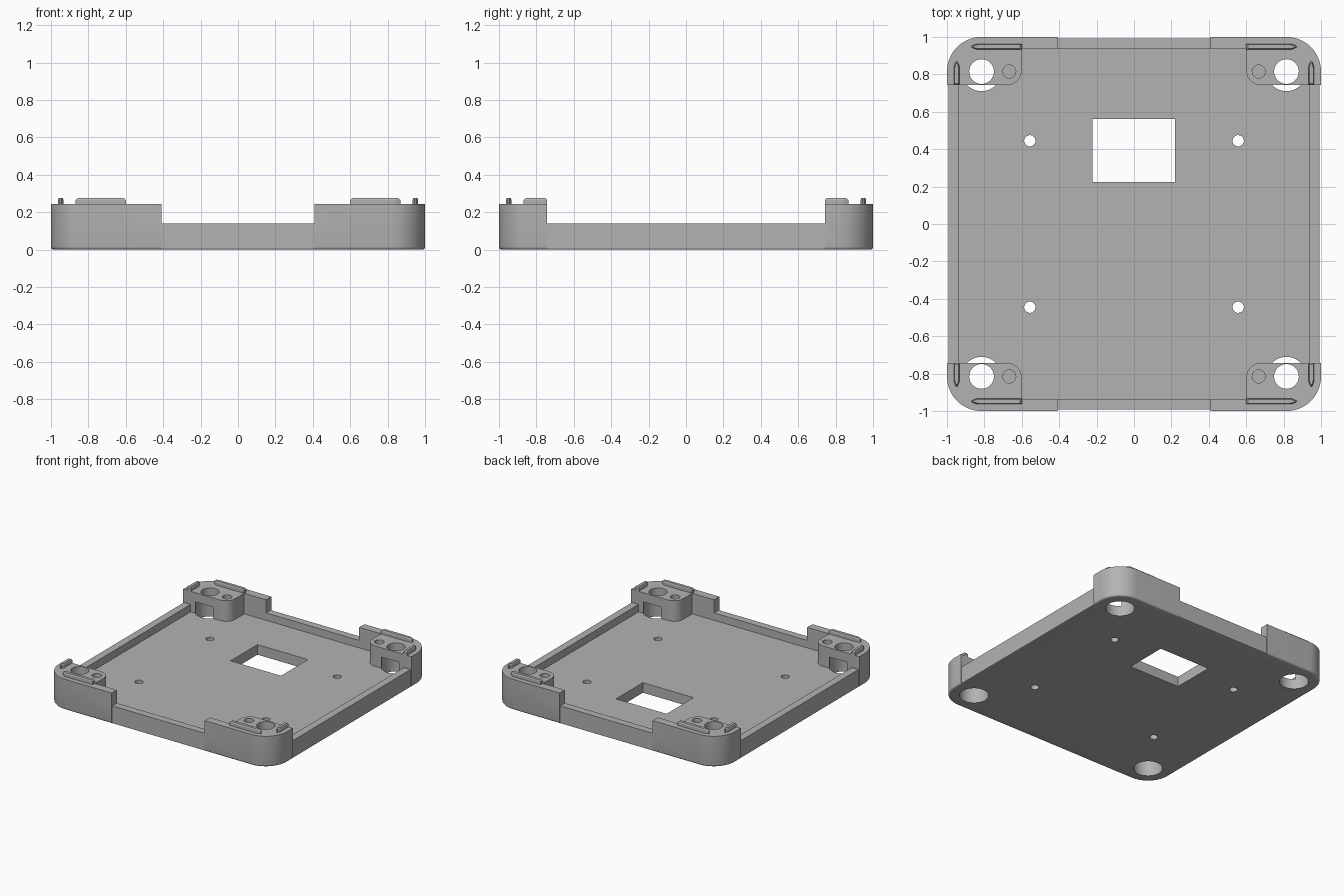
import bpy, bmesh, math

if "Cube" in bpy.data.objects:
    bpy.data.objects.remove(bpy.data.objects["Cube"], do_unlink=True)

TOP, WALL, FLOOR = 0.243, 0.139, 0.08
INNER, BLOCK_X, BLOCK_Y, HOLE = 0.935, 0.6, 0.742, 0.815
SIGNS = [(sx, sy) for sx in (-1, 1) for sy in (-1, 1)]

grey = bpy.data.materials.new("plain grey")
grey.use_nodes = True
grey.diffuse_color = (0.45, 0.45, 0.45, 1)
grey.node_tree.nodes["Principled BSDF"].inputs["Base Color"].default_value = (0.45, 0.45, 0.45, 1)


def loft(name, rings):
    """Closed solid from stacked rings of (points, height)."""
    bm = bmesh.new()
    loops = [[bm.verts.new((x, y, z)) for x, y in pts] for pts, z in rings]
    n = len(loops[0])
    for a, b in zip(loops, loops[1:]):
        for i in range(n):
            j = (i + 1) % n
            bm.faces.new((a[i], a[j], b[j], b[i]))
    bm.faces.new(loops[0])
    bm.faces.new(loops[-1])
    bmesh.ops.recalc_face_normals(bm, faces=bm.faces)
    mesh = bpy.data.meshes.new(name)
    bm.to_mesh(mesh)
    bm.free()
    obj = bpy.data.objects.new(name, mesh)
    bpy.context.collection.objects.link(obj)
    mesh.materials.append(grey)
    return obj


def arc(cx, cy, r, start, end, n):
    angles = [math.radians(start + (end - start) * i / n) for i in range(n + 1)]
    return [(cx + r * math.cos(a), cy + r * math.sin(a)) for a in angles]


def rounded_square(half, r):
    c = half - r
    pts = []
    for k, (sx, sy) in enumerate([(1, 1), (-1, 1), (-1, -1), (1, -1)]):
        pts += arc(sx * c, sy * c, r, 90 * k, 90 * k + 90, 16)
    return pts


def box(x0, x1, y0, y1, z0, z1):
    pts = [(x0, y0), (x1, y0), (x1, y1), (x0, y1)]
    return loft("cutter", [(pts, z0), (pts, z1)])


def cylinder(x, y, r, z0, z1):
    pts = arc(x, y, r, 0, 360, 48)[:-1]
    return loft("cutter", [(pts, z0), (pts, z1)])


def cut(obj, cutter):
    mod = obj.modifiers.new("cut", "BOOLEAN")
    mod.operation, mod.solver, mod.object = "DIFFERENCE", "EXACT", cutter
    bpy.context.view_layer.objects.active = obj
    bpy.ops.object.modifier_apply(modifier=mod.name)
    bpy.data.objects.remove(cutter, do_unlink=True)


def smooth(obj):
    bpy.ops.object.select_all(action="DESELECT")
    obj.select_set(True)
    bpy.context.view_layer.objects.active = obj
    bpy.ops.object.shade_smooth_by_angle(angle=math.radians(30))


# Tray body with a rounded bottom edge
R, FILLET = 0.185, 0.015
rings = []
for i in range(5):
    a = math.radians(90 * i / 4)
    inset = FILLET * (1 - math.sin(a))
    rings.append((rounded_square(1 - inset, R - inset), FILLET * (1 - math.cos(a))))
rings.append((rounded_square(1, R), TOP))
tray = loft("tray", rings)

# Central cavity that leaves a rounded block in each corner
quarter = [(INNER, BLOCK_Y)]
quarter += arc(BLOCK_X + 0.08, BLOCK_Y + 0.08, 0.08, 270, 180, 10)
quarter += [(BLOCK_X, INNER)]
mirrored = [(-x, y) for x, y in reversed(quarter)]
half = quarter + mirrored
outline = half + [(x, -y) for x, y in reversed(half)]
cut(tray, loft("cutter", [(outline, FLOOR), (outline, 0.5)]))

# Lowered, slightly recessed walls between the corners
for s in (-1, 1):
    for depth, z0 in ((0.9, WALL), (0.993, -0.1)):
        lo, hi = sorted((s * depth, s * 1.1))
        cut(tray, box(-0.408, 0.408, lo, hi, z0, 0.5))
        cut(tray, box(lo, hi, -BLOCK_Y, BLOCK_Y, z0, 0.5))

# Rectangular window in the floor
cut(tray, box(-0.223, 0.22, 0.225, 0.562, -0.1, 0.2))

# Stepped corner holes, blind peg holes and floor screw holes
for sx, sy in SIGNS:
    cut(tray, cylinder(sx * HOLE, sy * HOLE, 0.105, -0.1, 0.17))
    cut(tray, cylinder(sx * HOLE, sy * HOLE, 0.066, 0.12, 0.5))
    cut(tray, cylinder(sx * 0.667, sy * HOLE, 0.035, 0.1, 0.5))
    cut(tray, cylinder(sx * 0.557, sy * 0.445, 0.03, -0.1, 0.2))
smooth(tray)


# Locating ridges on the corner blocks, tapered towards the corner
def ridge(name, start, end, place):
    mid, w = 0.948, 0.015

    def ring(d):
        v = w - d * 0.4
        pts = [(start + d, mid - v), (end - 0.025 - d, mid - v), (end - d, mid - 0.004),
               (end - d, mid + 0.004), (end - 0.025 - d, mid + v), (start + d, mid + v)]
        return [place(u, t) for u, t in pts]

    loft(name, [(ring(0), TOP - 0.01), (ring(0), 0.266), (ring(0.01), 0.276)])


for sx, sy in SIGNS:
    corner = ("front" if sy < 0 else "back") + ("_left" if sx > 0 else "_right")
    ridge(corner + "_long_ridge", BLOCK_X, 0.868, lambda u, t: (sx * u, sy * t))
    ridge(corner + "_short_ridge", BLOCK_Y, 0.868, lambda u, t: (sx * t, sy * u))
